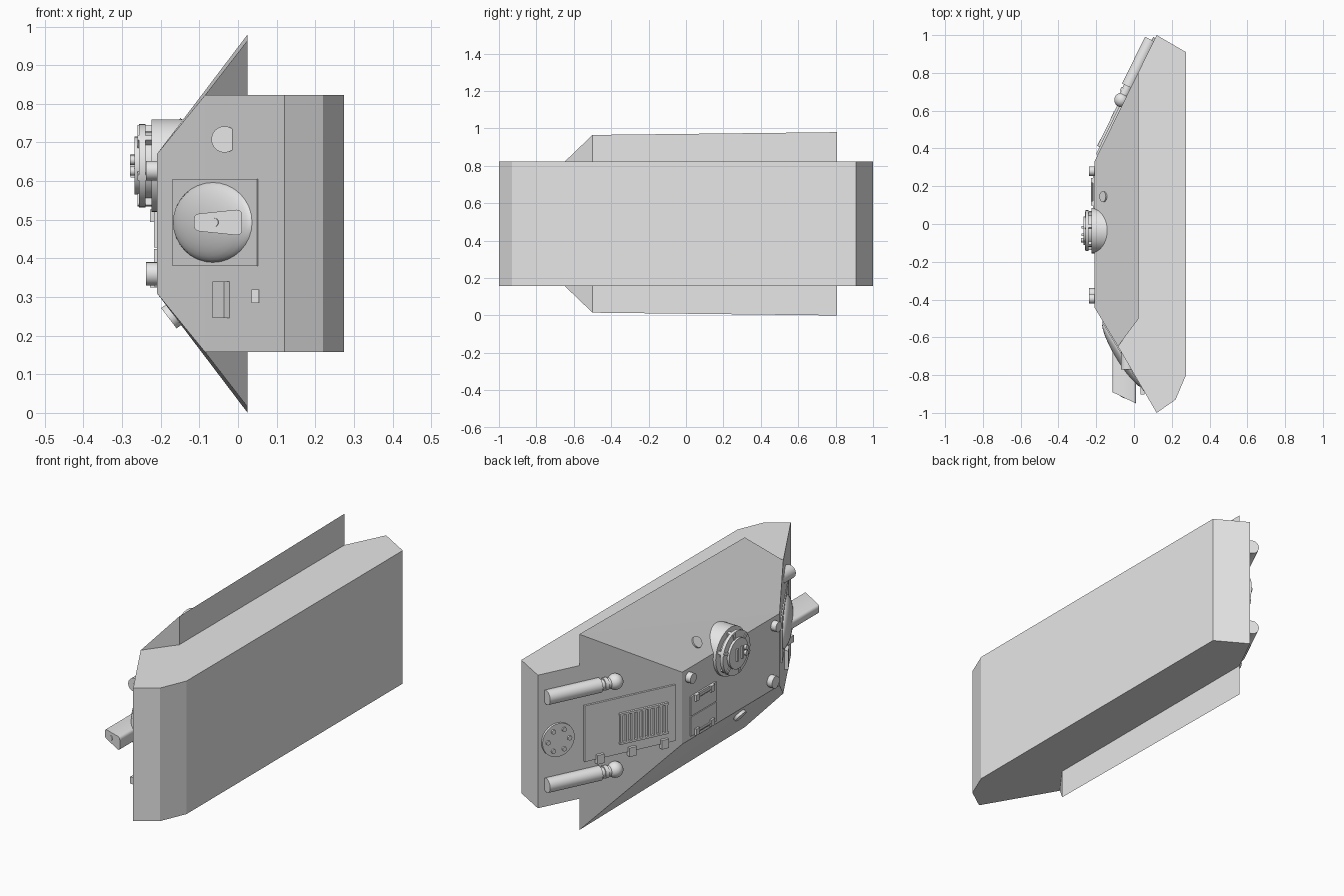
import bpy, bmesh, math
from mathutils import Vector, Matrix

if "Cube" in bpy.data.objects:
    bpy.data.objects.remove(bpy.data.objects["Cube"], do_unlink=True)

grey = bpy.data.materials.new("plain_grey")
grey.use_nodes = True
grey.diffuse_color = (0.8, 0.8, 0.8, 1)
grey.node_tree.nodes["Principled BSDF"].inputs["Base Color"].default_value = (0.8, 0.8, 0.8, 1)

MID = 0.49  # middle of the width
ROOF, SLOPE = Vector((-1, 0, 0)), Vector((-0.898, 0.44, 0))
NOSE = Vector((-0.857, -0.515, 0))
UPPER, LOWER = Vector((-0.797, 0, 0.604)), Vector((-0.797, 0, -0.604))


# Points lying on each armour face
def roof(y, z):
    return Vector((-0.21, y, z))


def rear(y, z):
    return Vector((-0.21 + 0.49 * (y - 0.33), y, z))


def nose(x, z):
    return Vector((x, -0.44 - 1.667 * (x + 0.21), z))


def frame(p, n):
    """Local z along n, local y as close to world z as possible."""
    n = n.normalized()
    ax = Vector((0, 0, 1)).cross(n).normalized()
    m = Matrix((ax, n.cross(ax), n)).transposed().to_4x4()
    m.translation = p
    return m


def finish(name, bm, smooth=False):
    bmesh.ops.recalc_face_normals(bm, faces=bm.faces)
    me = bpy.data.meshes.new(name)
    bm.to_mesh(me)
    bm.free()
    me.materials.append(grey)
    ob = bpy.data.objects.new(name, me)
    bpy.context.collection.objects.link(ob)
    if smooth:
        bpy.ops.object.select_all(action='DESELECT')
        ob.select_set(True)
        bpy.context.view_layer.objects.active = ob
        bpy.ops.object.shade_smooth_by_angle(angle=math.radians(35))
    return ob


def hull(name, pts, smooth=False):
    bm = bmesh.new()
    for p in pts:
        bm.verts.new(p)
    res = bmesh.ops.convex_hull(bm, input=bm.verts)
    loose = [v for v in res["geom_interior"] if isinstance(v, bmesh.types.BMVert)]
    bmesh.ops.delete(bm, geom=loose, context='VERTS')
    bmesh.ops.dissolve_limit(bm, angle_limit=0.01, verts=bm.verts, edges=bm.edges)
    return finish(name, bm, smooth)


def box(name, p, n, size):
    """Box of size (along, across, height) standing on the face at p."""
    bm = bmesh.new()
    m = frame(p, n) @ Matrix.Translation((0, 0, size[2] / 2 - 0.002))
    bmesh.ops.create_cube(bm, size=1, matrix=m @ Matrix.Diagonal((*size, 1)))
    return finish(name, bm)


def rod(name, p, n, r, low, high, segs=32):
    bm = bmesh.new()
    m = frame(p, n) @ Matrix.Translation((0, 0, (low + high) / 2))
    bmesh.ops.create_cone(bm, cap_ends=True, segments=segs, radius1=r, radius2=r,
                          depth=high - low, matrix=m)
    return finish(name, bm, True)


def ball(name, p, n, size):
    bm = bmesh.new()
    bmesh.ops.create_uvsphere(bm, u_segments=32, v_segments=16, radius=1,
                              matrix=frame(p, n) @ Matrix.Diagonal((*size, 1)))
    return finish(name, bm, True)


# Lower hull: a prism of the side profile
profile = [(0.275, -0.8), (0.22, -0.93), (0.12, -1), (-0.085, -0.648),
           (0.025, 0.808), (0.12, 1), (0.275, 0.91)]
hull("lower_hull", [(x, y, MID + s * 0.333) for x, y in profile for s in (-1, 1)])

# Upper body with overhanging sides
body = [(-0.21, -0.44, 0.18), (-0.21, 0.33, 0.18), (-0.085, -0.648, 0.333),
        (0.025, -0.5, 0.475), (0.025, 0.808, 0.49)]
hull("upper_body", [(x, y, MID + s * w) for x, y, w in body for s in (-1, 1)])

# Nose: mounting plate, ball mount and gun
box("gun_mount_plate", nose(-0.055, 0.493), NOSE, (0.427, 0.225, 0.008))
ball("gun_ball_mount", nose(-0.06, 0.493), NOSE, (0.2, 0.105, 0.04))
gun = []
for cx, half in ((-0.1, 0.009), (-0.003, 0.019)):
    for s in (-1, 1):
        for i in range(12):
            a = i * math.tau / 12
            x = cx + 0.014 * math.cos(a)
            z = 0.493 + s * half + 0.014 * math.sin(a)
            gun += [(x, -0.945 - 0.48 * x, z), (x, -0.5, z)]
hull("gun_barrel", gun, True)
rod("gun_muzzle", Vector((-0.06, -0.916, 0.493)), Vector((-0.43, -0.9, 0)), 0.011, -0.01, 0.003, 20)
FRONT = Vector((0, -1, 0))
rod("headlamp", Vector((-0.035, -0.77, 0.708)), FRONT, 0.034, -0.12, 0)
rod("headlamp_centre", Vector((-0.035, -0.77, 0.708)), FRONT, 0.007, -0.01, 0.003, 16)
box("vision_flap", nose(-0.036, 0.293), NOSE, (0.058, 0.094, 0.02))
box("pistol_port", Vector((0.045, -0.85, 0.302)), FRONT, (0.02, 0.034, 0.055))

# Cupola, stacked from discs with blocks around the rim
c = roof(-0.035, 0.64)
rod("cupola_base", c, ROOF, 0.12, -0.13, 0.014, 40)
rod("cupola_neck", c, ROOF, 0.088, 0.01, 0.036, 40)
rod("cupola_cap", c, ROOF, 0.108, 0.03, 0.046, 40)
rod("cupola_hatch", c, ROOF, 0.075, 0.04, 0.058, 40)
for i in range(6):
    a = i * math.tau / 6 + 0.3
    side = Vector((0, math.cos(a), math.sin(a)))
    box("cupola_block", c + side * 0.078 - Vector((0.025, 0, 0)), side, (0.05, 0.016, 0.03))
for dy in (-0.022, 0.018):
    box("hatch_handle", c + Vector((-0.056, dy, 0)), ROOF, (0.012, 0.06, 0.014))
for dz in (-0.014, 0.014):
    rod("hatch_knob", c + Vector((0, -0.05, dz)), ROOF, 0.012, 0.05, 0.07, 16)

# Roof fittings
for y, z, r in ((0.28, 0.627, 0.025), (-0.395, 0.627, 0.025), (-0.37, 0.36, 0.03)):
    rod("roof_periscope", roof(y, z), ROOF, r, -0.01, 0.028, 24)
for z, edge in ((0.376, 0.34), (0.477, 0.51)):
    box("roof_hatch", roof(0.17, z), ROOF, (0.2, 0.097, 0.01))
    for y in (0.11, 0.23):
        box("roof_hatch_hinge", roof(y, edge), ROOF, (0.026, 0.032, 0.02))
    rod("roof_hatch_bar", roof(0.12, edge) - Vector((0.012, 0, 0)),
        Vector((0, 1, 0.001)), 0.005, 0, 0.1, 10)

# Ports on the sloping sides
rod("upper_side_port", Vector((-0.16, 0.145, 0.736)), UPPER, 0.028, -0.01, 0.008)
rod("lower_side_port", Vector((-0.167, -0.18, 0.254)), LOWER, 0.033, -0.01, 0.015)

# Rear engine cover with louvres and hinges
box("engine_cover", rear(0.577, 0.48), SLOPE, (0.47, 0.28, 0.012))
box("grille_top", rear(0.517, 0.54), SLOPE, (0.25, 0.01, 0.024))
box("grille_bottom", rear(0.517, 0.395), SLOPE, (0.25, 0.01, 0.024))
for i in range(9):
    box("grille_slat", rear(0.413 + i * 0.026, 0.468), SLOPE, (0.013, 0.145, 0.024))
for y in (0.42, 0.57, 0.72):
    box("cover_hinge", rear(y, 0.342), SLOPE, (0.036, 0.045, 0.026))

# Round rear access plate with bolts
rod("access_plate", rear(0.91, 0.48), SLOPE, 0.083, -0.005, 0.01, 40)
for i in range(6):
    a = i * math.tau / 6
    rod("access_bolt", rear(0.91 + 0.05 * math.cos(a), 0.48 + 0.056 * math.sin(a)),
        SLOPE, 0.011, 0, 0.018, 12)

# Exhaust pipes along the rear slope
ALONG = Vector((0.44, 0.898, 0))
for z in (0.71, 0.27):
    p = rear(0.65, z) + SLOPE * 0.015
    ball("exhaust_elbow", p, SLOPE, (0.038, 0.038, 0.038))
    rod("exhaust_neck", p, ALONG, 0.024, 0.02, 0.09, 24)
    rod("exhaust_collar", p, ALONG, 0.03, 0.042, 0.062, 24)
    rod("exhaust_silencer", p, ALONG, 0.035, 0.08, 0.355, 28)
